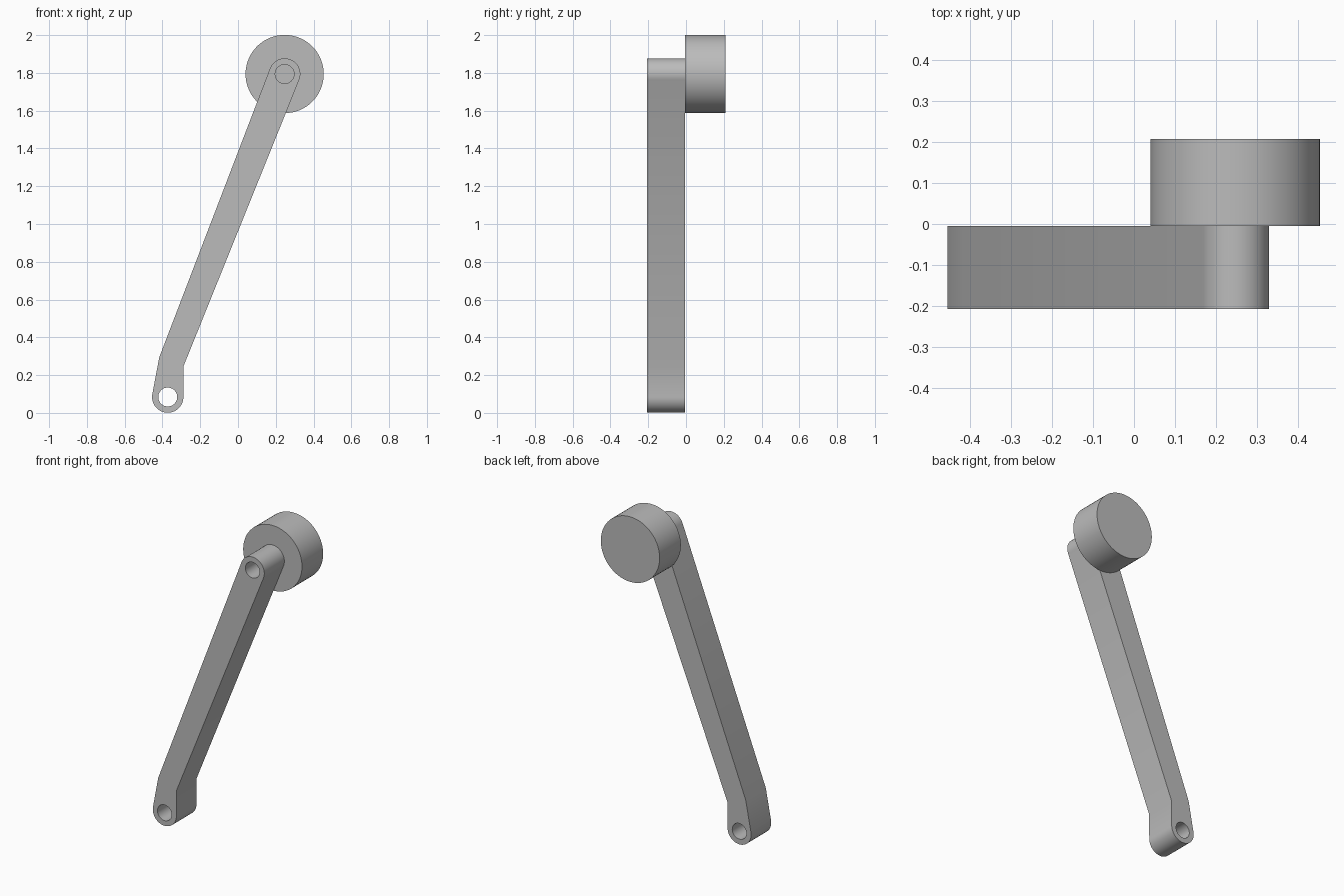
import bpy, bmesh
from math import sin, cos, pi, acos, atan2, hypot

cube = bpy.data.objects.get("Cube")
if cube:
    bpy.data.objects.remove(cube, do_unlink=True)

grey = bpy.data.materials.new("plain grey")
grey.use_nodes = True
grey.diffuse_color = (0.5, 0.5, 0.5, 1)
grey.node_tree.nodes["Principled BSDF"].inputs["Base Color"].default_value = (0.5, 0.5, 0.5, 1)


def arc(centre, radius, start, end, steps):
    return [(centre[0] + radius * cos(start + (end - start) * i / steps),
             centre[1] + radius * sin(start + (end - start) * i / steps))
            for i in range(steps + 1)]


def circle(centre, radius, steps=64):
    return arc(centre, radius, 0, 2 * pi, steps)[:-1]


def tangent(point, centre, radius, side):
    """Angle on the circle where the line from point touches it."""
    dx, dz = point[0] - centre[0], point[1] - centre[1]
    return atan2(dz, dx) + side * acos(min(1, radius / hypot(dx, dz)))


def plate(name, loops, front, back):
    """Extrude a front-view outline (with holes) along y."""
    curve = bpy.data.curves.new(name, "CURVE")
    curve.dimensions = "2D"
    curve.fill_mode = "BOTH"
    curve.extrude = (back - front) / 2
    for loop in loops:
        spline = curve.splines.new("POLY")
        spline.points.add(len(loop) - 1)
        for p, (x, z) in zip(spline.points, loop):
            p.co = (x, z, 0, 1)
        spline.use_cyclic_u = True
    obj = bpy.data.objects.new(name, curve)
    bpy.context.collection.objects.link(obj)
    obj.rotation_euler.x = pi / 2
    obj.location.y = (front + back) / 2
    bpy.ops.object.select_all(action="DESELECT")
    obj.select_set(True)
    bpy.context.view_layer.objects.active = obj
    bpy.ops.object.convert(target="MESH")
    obj = bpy.context.object
    bm = bmesh.new()
    bm.from_mesh(obj.data)
    bmesh.ops.remove_doubles(bm, verts=bm.verts, dist=0.0001)
    bmesh.ops.recalc_face_normals(bm, faces=bm.faces)
    bm.to_mesh(obj.data)
    bm.free()
    obj.data.materials.clear()
    obj.data.materials.append(grey)
    bpy.ops.object.shade_smooth_by_angle(angle=pi / 6)
    return obj


top, bottom = (0.247, 1.794), (-0.372, 0.084)
end_radius, hole_radius = 0.083, 0.05
bend_left, bend_right = (-0.417, 0.294), (-0.288, 0.248)

# Bent arm: two rounded ends joined by tangent sides
a0 = tangent(bend_right, top, end_radius, 1)
a1 = tangent(bend_left, top, end_radius, -1)
b0 = tangent(bend_left, bottom, end_radius, 1)
b1 = 2 * pi
outline = (arc(top, end_radius, a0, a0 + (a1 - a0) % (2 * pi), 32) + [bend_left]
           + arc(bottom, end_radius, b0, b0 + (b1 - b0) % (2 * pi), 32) + [bend_right])
plate("arm", [outline, circle(top, hole_radius), circle(bottom, hole_radius)], -0.207, -0.005)

# Solid round roller behind the upper end
plate("roller", [circle(top, 0.207)], -0.005, 0.208)
